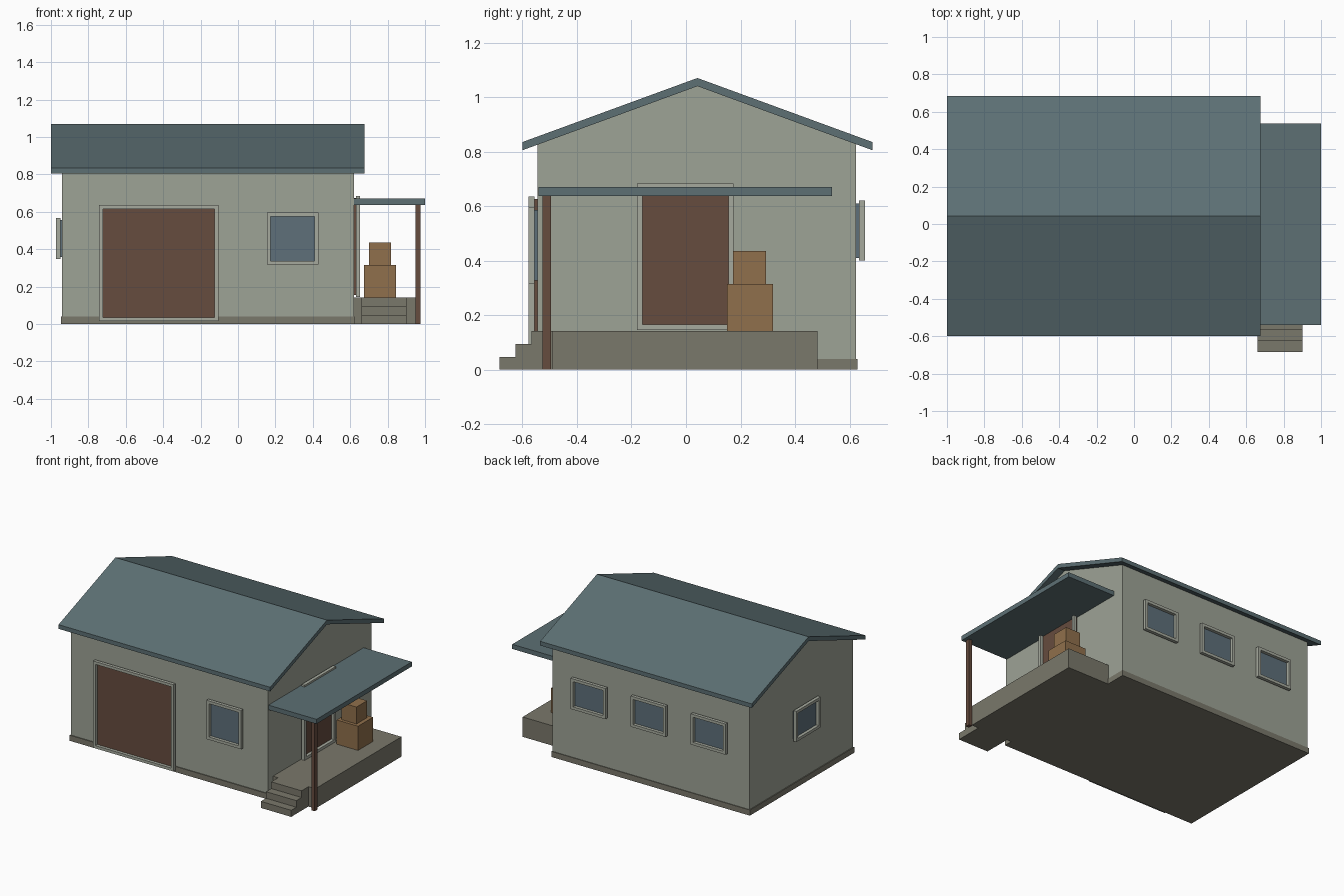
import bpy

if "Cube" in bpy.data.objects:
    bpy.data.objects.remove(bpy.data.objects["Cube"])


def material(name, r, g, b):
    """Flat colour from 0-255 sRGB values."""
    lin = [((c / 255 + 0.055) / 1.055) ** 2.4 for c in (r, g, b)]
    m = bpy.data.materials.new(name)
    m.diffuse_color = (*lin, 1)
    m.use_nodes = True
    m.node_tree.nodes["Principled BSDF"].inputs["Base Color"].default_value = m.diffuse_color
    return m


WALL = material("wall_grey_green", 158, 163, 150)
TRIM = material("trim_pale_grey", 166, 170, 158)
ROOF = material("roof_slate_blue", 93, 112, 116)
STONE = material("stone_grey", 122, 120, 107)
WOOD = material("dark_wood", 102, 76, 62)
GLASS = material("window_glass", 94, 112, 122)
CRATE = material("crate_wood", 144, 112, 76)


def mesh_object(name, verts, faces, mat):
    me = bpy.data.meshes.new(name)
    me.from_pydata(verts, [], faces)
    me.materials.append(mat)
    ob = bpy.data.objects.new(name, me)
    bpy.context.collection.objects.link(ob)
    return ob


def extrude_x(name, profile, x0, x1, mat):
    """Counter-clockwise (y, z) profile extruded along x."""
    n = len(profile)
    verts = [(x, y, z) for x in (x0, x1) for y, z in profile]
    faces = [tuple(reversed(range(n))), tuple(range(n, 2 * n))]
    faces += [(i, (i + 1) % n, n + (i + 1) % n, n + i) for i in range(n)]
    return mesh_object(name, verts, faces, mat)


def box(name, x, y, z, mat):
    profile = [(y[0], z[0]), (y[1], z[0]), (y[1], z[1]), (y[0], z[1])]
    return extrude_x(name, profile, x[0], x[1], mat)


X0, X1, Y0, Y1 = -0.94, 0.62, -0.545, 0.624


def opening(name, side, u, z, mat, bar=0.02):
    """Panel on a wall with a proud square-section frame; u runs along the wall."""
    wall, sign, axis = {"front": (Y0, -1, "y"), "back": (Y1, 1, "y"),
                        "left": (X0, -1, "x"), "right": (X1, 1, "x")}[side]

    def place(part, uu, zz, d0, d1, m):
        d = sorted((wall + sign * d0, wall + sign * d1))
        if axis == "y":
            box(part, uu, d, zz, m)
        else:
            box(part, d, uu, zz, m)

    h = bar / 2
    place(name + "_panel", (u[0] + h, u[1] - h), (z[0] + h, z[1] - h), -0.005, 0.011, mat)
    # frame: four bars
    place(name + "_sill", u, (z[0], z[0] + bar), 0.010, 0.033, TRIM)
    place(name + "_head", u, (z[1] - bar, z[1]), 0.010, 0.033, TRIM)
    inner = (z[0] + bar, z[1] - bar)
    place(name + "_jamb_a", (u[0], u[0] + bar), inner, 0.010, 0.033, TRIM)
    place(name + "_jamb_b", (u[1] - bar, u[1]), inner, 0.010, 0.033, TRIM)


# House body with gables, and plinth
RIDGE, EAVE = 0.042, 0.642
SLOPE = 0.235 / EAVE


def under(y):
    return 1.04 - abs(y - RIDGE) * SLOPE


extrude_x("house_walls", [(Y0, 0.01), (Y1, 0.01), (Y1, under(Y1)),
                          (RIDGE, 1.04), (Y0, under(Y0))], X0, X1, WALL)
box("plinth", (X0 - 0.006, X1 + 0.004), (Y0 - 0.006, Y1 + 0.005), (0, 0.04), STONE)

# Main roof, one slab per slope
for name, s in (("roof_front", -1), ("roof_back", 1)):
    e = RIDGE + s * EAVE
    prof = [(e, 0.805), (RIDGE, 1.04), (RIDGE, 1.07), (e, 0.835)]
    extrude_x(name, prof if s < 0 else prof[::-1], -1.0, 0.675, ROOF)

# Doors and windows
opening("garage_door", "front", (-0.743, -0.105), (0.015, 0.636), WOOD)
opening("front_window", "front", (0.155, 0.43), (0.317, 0.595), GLASS)
opening("left_window", "left", (-0.132, 0.142), (0.348, 0.567), GLASS)
opening("side_door", "right", (-0.18, 0.175), (0.145, 0.683), WOOD)
for i in range(3):
    cx = -0.16 + (i - 1) * 0.475
    opening(f"back_window_{i + 1}", "back", (cx - 0.138, cx + 0.138), (0.40, 0.62), GLASS)

# Porch deck, steps, roof and post
box("porch_deck", (0.62, 0.955), (-0.49, 0.483), (0, 0.142), STONE)
extrude_x("porch_steps", [(-0.684, 0), (-0.489, 0), (-0.489, 0.142), (-0.567, 0.142),
                          (-0.567, 0.094), (-0.626, 0.094), (-0.626, 0.047),
                          (-0.684, 0.047)], 0.66, 0.90, STONE)
box("porch_roof", (0.618, 1.0), (-0.541, 0.536), (0.637, 0.67), ROOF)
box("porch_post", (0.949, 0.975), (-0.526, -0.495), (0, 0.637), WOOD)

# Stacked crates
box("lower_crate", (0.675, 0.845), (0.15, 0.32), (0.142, 0.315), CRATE)
box("upper_crate", (0.70, 0.817), (0.173, 0.293), (0.315, 0.436), CRATE)
